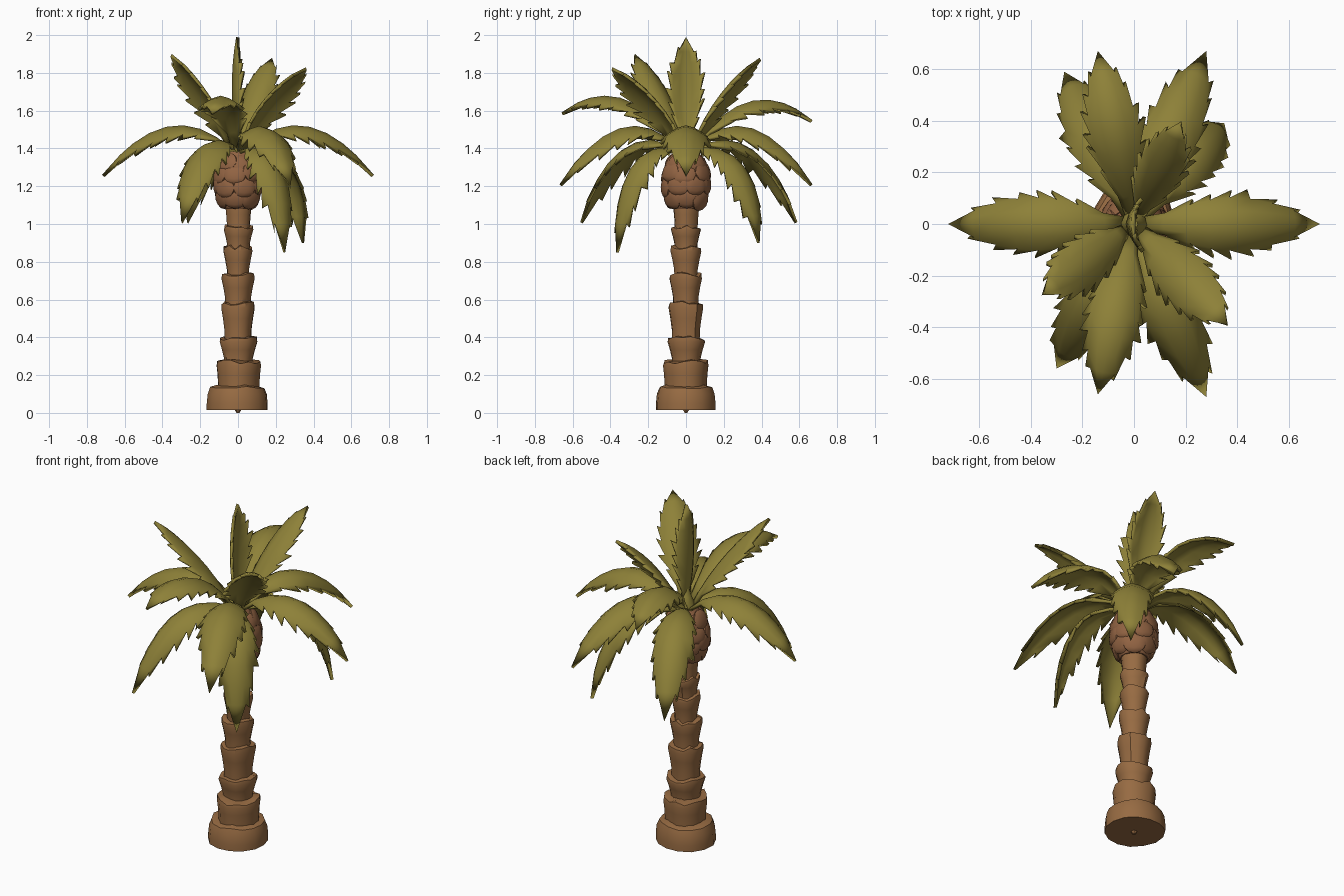
import bpy, bmesh, math, random
from mathutils import Vector, Matrix

if "Cube" in bpy.data.objects:
    bpy.data.objects.remove(bpy.data.objects["Cube"])

random.seed(4)


def material(name, rgb):
    m = bpy.data.materials.new(name)
    m.diffuse_color = (*rgb, 1)
    m.use_nodes = True
    m.node_tree.nodes["Principled BSDF"].inputs["Base Color"].default_value = m.diffuse_color
    return m


BARK = material("brown bark", (0.31, 0.147, 0.055))
HUSK = material("reddish husk", (0.285, 0.125, 0.055))
LEAF = material("olive leaf", (0.27, 0.22, 0.04))


def finish(name, bm, mat, angle=40):
    bmesh.ops.recalc_face_normals(bm, faces=bm.faces)
    me = bpy.data.meshes.new(name)
    bm.to_mesh(me)
    bm.free()
    ob = bpy.data.objects.new(name, me)
    bpy.context.collection.objects.link(ob)
    me.materials.append(mat)
    bpy.ops.object.select_all(action='DESELECT')
    ob.select_set(True)
    bpy.context.view_layer.objects.active = ob
    bpy.ops.object.shade_smooth_by_angle(angle=math.radians(angle))
    return ob


def lathe(bm, profile, sides=14, jr=0.0, jz=0.0):
    """Closed, slightly irregular turned shape; profile holds (radius, z)."""
    phase = random.random()
    bumps = [random.uniform(-1, 1) for _ in range(sides)]
    rings = []
    for k, (r, z) in enumerate(profile):
        ring = []
        for i in range(sides):
            a = 2 * math.pi * (i + phase) / sides
            rr = r * (1 + jr * bumps[i])
            zz = z + (jz * bumps[(i * 3) % sides] if k >= len(profile) - 2 else 0)
            ring.append(bm.verts.new((rr * math.cos(a), rr * math.sin(a), zz)))
        rings.append(ring)
    for lo, hi in zip(rings, rings[1:]):
        for i in range(sides):
            j = (i + 1) % sides
            bm.faces.new((lo[i], lo[j], hi[j], hi[i]))
    bm.faces.new(rings[0][::-1])
    bm.faces.new(rings[-1])


# Trunk foot: wide lumpy block with a tiny root nub below
bm = bmesh.new()
lathe(bm, [(0.163, 0.015), (0.163, 0.05), (0.158, 0.10), (0.145, 0.135), (0.11, 0.145)], jr=0.04, jz=0.006)
finish("trunk_foot", bm, BARK)
bm = bmesh.new()
lathe(bm, [(0.008, 0.0), (0.02, 0.02)], 6)
finish("root_nub", bm, BARK)

# Trunk segments: each flares towards its ragged top rim
segments = [(0.11, 0.27, 0.108, 0.118), (0.24, 0.395, 0.076, 0.102), (0.38, 0.58, 0.073, 0.092),
            (0.56, 0.73, 0.066, 0.086), (0.71, 0.875, 0.060, 0.080), (0.86, 0.985, 0.060, 0.079),
            (0.96, 1.11, 0.060, 0.069)]
for n, (z0, z1, r0, r1) in enumerate(segments):
    bm = bmesh.new()
    h = z1 - z0
    lathe(bm, [(r0, z0), (r0 * 1.02, z0 + h * 0.3), ((r0 + r1) / 2, z0 + h * 0.6),
               (r1, z1 - h * 0.12), (r1 * 0.97, z1), (r1 * 0.7, z1 + 0.004)], jr=0.05, jz=0.012)
    finish(f"trunk_segment_{n + 1}", bm, BARK)

# Husk bulb under the crown, covered with rows of overlapping scales
bm = bmesh.new()
lathe(bm, [(0.075, 1.08), (0.10, 1.12), (0.120, 1.20), (0.117, 1.28), (0.095, 1.34), (0.05, 1.39)])
for row, (z, r) in enumerate([(1.13, 0.098), (1.20, 0.114), (1.27, 0.110), (1.325, 0.090)]):
    for i in range(7):
        a = 2 * math.pi * (i + 0.5 * (row % 2) + random.uniform(-0.1, 0.1)) / 7
        tilt = (-0.25, 0.0, 0.25, 0.4)[row]
        m = (Matrix.Rotation(a, 4, 'Z') @ Matrix.Translation((r, 0, z + random.uniform(-0.01, 0.01)))
             @ Matrix.Rotation(-tilt, 4, 'Y') @ Matrix.Diagonal((0.018, 0.062, 0.055, 1)))
        bmesh.ops.create_icosphere(bm, subdivisions=2, radius=1, matrix=m)
finish("husk_bulb", bm, HUSK)

# Green heart where the fronds meet
bm = bmesh.new()
lathe(bm, [(0.05, 1.36), (0.05, 1.41), (0.03, 1.45), (0.015, 1.50)], 10)
finish("crown_heart", bm, LEAF)

# Fronds
WIDTHS = [0.03, 0.045, 0.075, 0.098, 0.110, 0.108, 0.092, 0.058, 0.0]
STATIONS = [0, 0.13, 0.26, 0.39, 0.52, 0.65, 0.77, 0.87]


def half_width(t):
    s = min(t, 0.9999) * 8
    i = int(s)
    return WIDTHS[i] + (WIDTHS[i + 1] - WIDTHS[i]) * (s - i)


def frond(name, tip, ctrl_z, frac=0.5, scale=1.0, base_z=1.39, droop=0.55, facing=None):
    """Arched leaf with forward-pointing teeth along a quadratic curve."""
    tip = Vector(tip)
    flat = Vector((tip.x, tip.y, 0))
    out = Vector(facing) if facing else flat.normalized()
    side = Vector((-out.y, out.x, 0))
    p0 = flat.normalized() * (0 if facing else 0.025) + Vector((0, 0, base_z))
    p1 = flat * frac + Vector((0, 0, ctrl_z))

    def point(t, u):
        """u is the signed distance from the midrib."""
        tan = ((p1 - p0) * (1 - t) + (tip - p1) * t).normalized()
        up = tan.cross(side).normalized()
        mid = p0 * (1 - t) ** 2 + p1 * 2 * t * (1 - t) + tip * t * t
        fall = droop * abs(u) * (abs(u) / 0.13) ** 0.6
        return mid + side * u - up * fall

    bm = bmesh.new()
    rows = []
    for t in STATIONS:
        w = half_width(t) * scale * 0.93
        rows.append([bm.verts.new(point(t, w * u)) for u in (-1, -0.5, 0, 0.5, 1)])
    for a, b in zip(rows, rows[1:]):
        for i in range(4):
            bm.faces.new((a[i], a[i + 1], b[i + 1], b[i]))
    end = bm.verts.new(tip)
    for i in range(4):
        bm.faces.new((rows[-1][i], rows[-1][i + 1], end))
    # teeth on both edges, uneven in size
    for k in range(1, len(rows) - 1):
        for e, s in ((0, -1), (4, 1)):
            t = min(STATIONS[k + 1] + 0.02 + random.uniform(-0.02, 0.03), 0.92)
            w = (half_width(t) * 1.08 + 0.014) * scale * random.uniform(0.94, 1.08)
            tooth = bm.verts.new(point(t, s * w))
            bm.faces.new((rows[k][e], tooth, rows[k + 1][e]))
    ob = finish(name, bm, LEAF, 50)
    # make the top side face up and thicken downwards
    me = ob.data
    n = Vector((0, 0, 0))
    for p in me.polygons:
        n += p.normal
    if n.dot((tip - p0).normalized().cross(side)) < 0:
        me.flip_normals()
    mod = ob.modifiers.new("thickness", 'SOLIDIFY')
    mod.thickness = 0.017
    mod.offset = -1


# Side fronds, mirrored left and right
for s, n in ((1, "right"), (-1, "left")):
    frond(f"side_frond_{n}", (0.72 * s, 0, 1.26), 1.71, 0.5)

# Other fronds: tip, control height, control reach, width scale
for n, tip, cz, fr, sc in [
    ("front_high_frond", (-0.14, -0.66, 1.59), 1.84, 0.5, 0.92),
    ("back_high_frond", (-0.14, 0.67, 1.55), 1.83, 0.5, 0.92),
    ("front_right_frond", (0.28, -0.67, 1.21), 1.72, 0.5, 1.0),
    ("back_right_frond", (0.28, 0.67, 1.21), 1.72, 0.5, 1.0),
    ("front_left_frond", (-0.30, -0.56, 1.01), 1.60, 0.65, 0.95),
    ("back_left_frond", (-0.27, 0.59, 1.01), 1.60, 0.65, 0.95),
    ("front_low_frond", (0.25, -0.37, 0.85), 1.50, 0.95, 0.9),
    ("back_low_frond", (0.35, 0.39, 0.90), 1.50, 0.9, 0.9),
    ("upright_left_frond", (-0.35, -0.27, 1.90), 1.72, 0.42, 0.85),
    ("upright_right_frond", (0.36, -0.39, 1.83), 1.73, 0.42, 0.92),
    ("upright_back_frond", (0.18, 0.39, 1.88), 1.74, 0.42, 0.8),
]:
    frond(n, tip, cz, fr, sc)
frond("centre_frond", (-0.01, 0, 1.99), 1.70, 6.0, 0.78, 1.40, 0.6, facing=(1, 0, 0))
